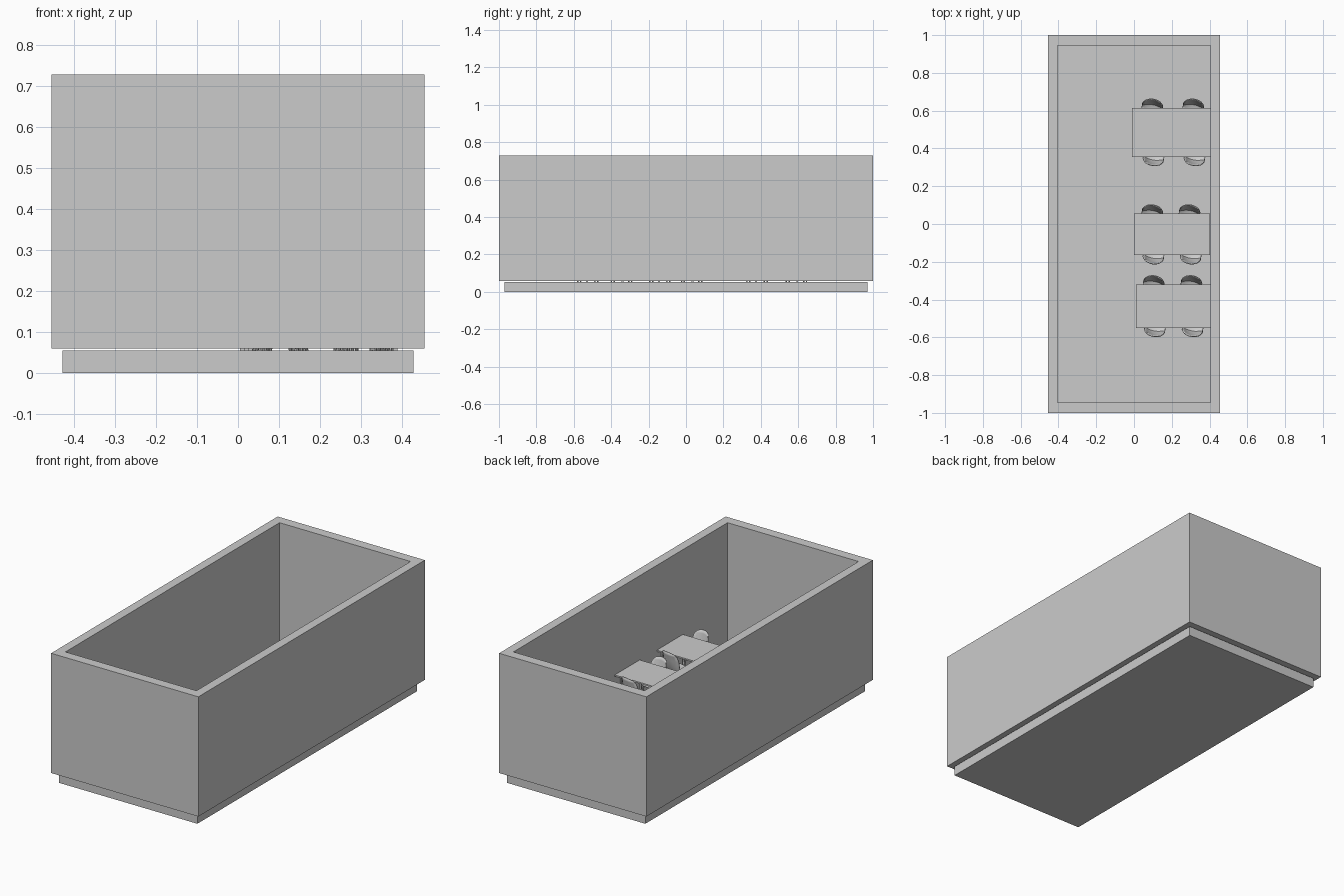
import bpy, bmesh, math
from mathutils import Vector, Matrix

if "Cube" in bpy.data.objects:
    bpy.data.objects.remove(bpy.data.objects["Cube"])

grey = bpy.data.materials.new("light grey")
grey.use_nodes = True
COL = (0.6, 0.6, 0.6, 1)
grey.diffuse_color = COL
grey.node_tree.nodes["Principled BSDF"].inputs["Base Color"].default_value = COL

FLOOR = 0.054


def finish(name, bm, smooth=False):
    bmesh.ops.recalc_face_normals(bm, faces=bm.faces)
    me = bpy.data.meshes.new(name)
    bm.to_mesh(me)
    bm.free()
    me.materials.append(grey)
    ob = bpy.data.objects.new(name, me)
    bpy.context.collection.objects.link(ob)
    if smooth:
        bpy.ops.object.select_all(action='DESELECT')
        ob.select_set(True)
        bpy.context.view_layer.objects.active = ob
        bpy.ops.object.shade_smooth_by_angle(angle=math.radians(40))
    return ob


def add_box(bm, x0, x1, y0, y1, z0, z1):
    m = Matrix.Translation(((x0 + x1) / 2, (y0 + y1) / 2, (z0 + z1) / 2))
    bmesh.ops.create_cube(bm, size=1, matrix=m @ Matrix.Diagonal((x1 - x0, y1 - y0, z1 - z0, 1)))


def add_rod(bm, a, b, r):
    a, b = Vector(a), Vector(b)
    d = b - a
    m = Matrix.Translation((a + b) / 2) @ d.to_track_quat('Z', 'Y').to_matrix().to_4x4()
    bmesh.ops.create_cone(bm, cap_ends=True, segments=8, radius1=r, radius2=r,
                          depth=d.length, matrix=m)


# Floor slab
bm = bmesh.new()
add_box(bm, -0.428, 0.428, -0.97, 0.97, 0, FLOOR)
finish("floor_slab", bm)

# Walls: rectangular ring, open above and below
bm = bmesh.new()
SIGNS = ((-1, -1), (1, -1), (1, 1), (-1, 1))
rings = [[bm.verts.new((sx * hx, sy * hy, z)) for sx, sy in SIGNS]
         for hx, hy, z in ((0.455, 1, 0.059), (0.455, 1, 0.728),
                           (0.405, 0.945, 0.728), (0.405, 0.945, 0.059))]
for k in range(4):
    p, q = rings[k], rings[(k + 1) % 4]
    for i in range(4):
        j = (i + 1) % 4
        bm.faces.new((p[i], p[j], q[j], q[i]))
finish("walls", bm)


def make_table(name, x0, x1, y0, y1, top):
    bm = bmesh.new()
    add_box(bm, x0, x1, y0, y1, top - 0.008, top)
    inset, w = 0.015, 0.01
    for x in (x0 + inset, x1 - inset - w):
        for y in (y0 + inset, y1 - inset - w):
            add_box(bm, x, x + w, y, y + w, FLOOR, top - 0.008)
    finish(name, bm)


# Chair shell side profile: depth, height, half width, forward wrap, edge lift
PROFILE = ((0.105, 0.112, 0.046, -0.008, 0.000), (0.095, 0.119, 0.050, -0.004, 0.003),
           (0.060, 0.116, 0.054, 0.000, 0.008), (0.025, 0.116, 0.055, 0.004, 0.012),
           (0.004, 0.126, 0.055, 0.012, 0.010), (-0.006, 0.150, 0.055, 0.020, 0.004),
           (-0.014, 0.185, 0.055, 0.022, 0.000), (-0.020, 0.215, 0.050, 0.018, -0.004),
           (-0.024, 0.234, 0.038, 0.010, -0.008))


def make_chair(name, x, y, angle):
    place = Matrix.Translation((x, y, FLOOR)) @ Matrix.Rotation(angle, 4, 'Z')
    # Curved seat and back
    bm = bmesh.new()
    n = 8
    rows = []
    for d, h, w, wrap, lift in PROFILE:
        us = [2 * i / n - 1 for i in range(n + 1)]
        rows.append([bm.verts.new((u * w, d + wrap * u * u, h + lift * u * u)) for u in us])
    for p, q in zip(rows, rows[1:]):
        for i in range(n):
            bm.faces.new((p[i], p[i + 1], q[i + 1], q[i]))
    bm.transform(place)
    shell = finish(name + "_shell", bm, True)
    solid = shell.modifiers.new("thickness", 'SOLIDIFY')
    solid.thickness = 0.005
    solid.offset = 0
    # Splayed legs
    bm = bmesh.new()
    for sx in (-1, 1):
        add_rod(bm, (sx * 0.028, 0.075, 0.118), (sx * 0.045, 0.095, 0), 0.004)
        add_rod(bm, (sx * 0.028, 0.025, 0.118), (sx * 0.045, 0.000, 0), 0.004)
    bm.transform(place)
    finish(name + "_legs", bm, True)


# Three tables by the wall, each with two chairs on both long sides
TABLES = (("back", -0.01, 0.404, 0.355, 0.615, 0.26, (0.1, 0.317)),
          ("middle", 0.0, 0.402, -0.165, 0.055, 0.26, (0.1, 0.297)),
          ("front", 0.01, 0.404, -0.55, -0.32, 0.255, (0.107, 0.307)))
TILT = math.radians(-10)
for name, x0, x1, y0, y1, top, xs in TABLES:
    make_table(name + "_table", x0, x1, y0, y1, top)
    for i, x in enumerate(xs):
        make_chair(f"{name}_table_near_chair_{i + 1}", x, y0 - 0.022, TILT)
        make_chair(f"{name}_table_far_chair_{i + 1}", x, y1 + 0.022, math.pi + TILT)
